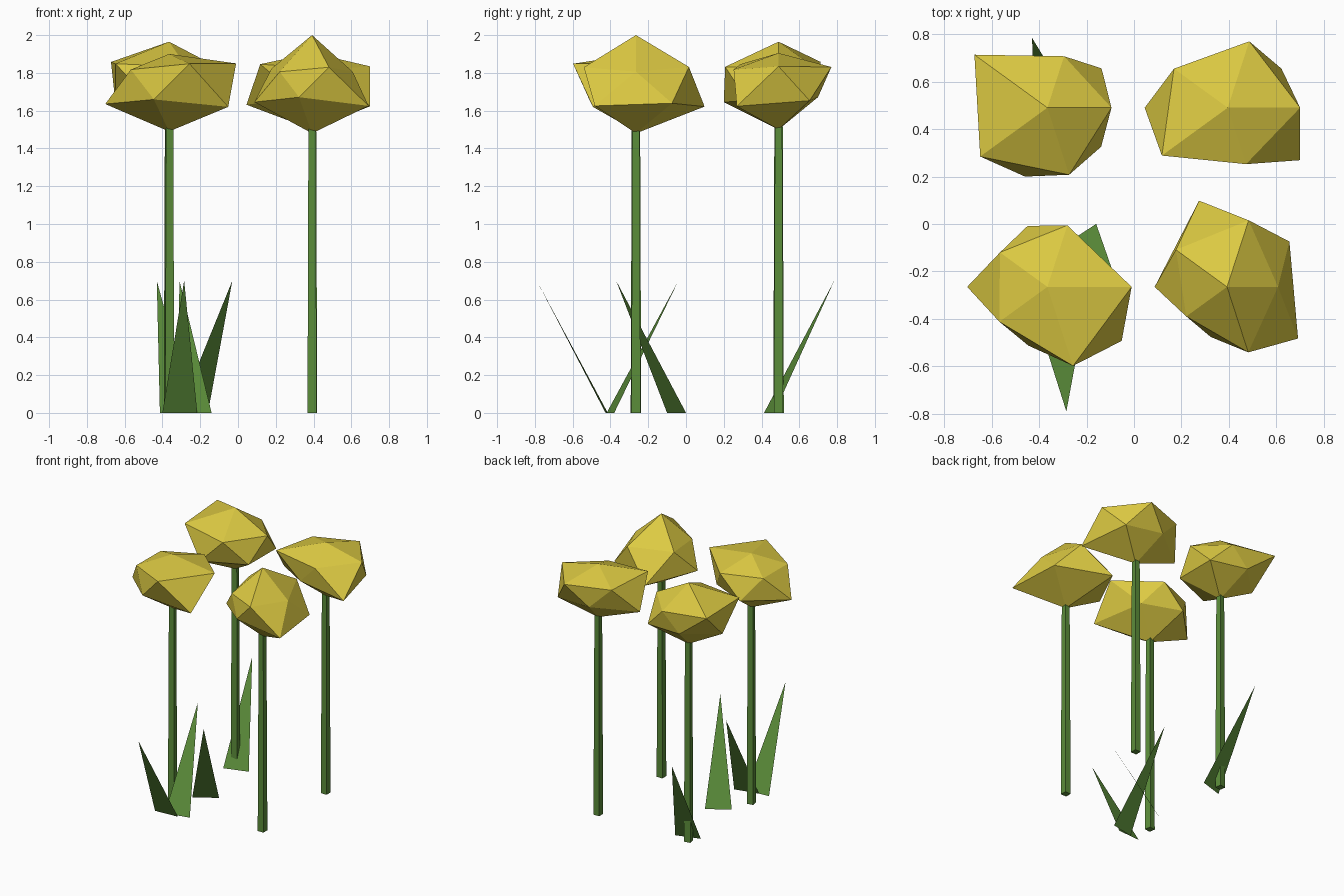
import bpy, bmesh, math
from mathutils import Vector

if "Cube" in bpy.data.objects:
    bpy.data.objects.remove(bpy.data.objects["Cube"])


def material(name, rgb):
    m = bpy.data.materials.new(name)
    m.diffuse_color = (*rgb, 1)
    m.use_nodes = True
    m.node_tree.nodes["Principled BSDF"].inputs["Base Color"].default_value = m.diffuse_color
    return m


YELLOW = material("petal_yellow", (0.72, 0.59, 0.055))
GREEN = material("stem_green", (0.105, 0.265, 0.042))


def make_object(name, verts, faces, mat, fix_normals=True):
    me = bpy.data.meshes.new(name)
    me.from_pydata(verts, [], faces)
    if fix_normals:
        bm = bmesh.new()
        bm.from_mesh(me)
        bmesh.ops.recalc_face_normals(bm, faces=bm.faces)
        bm.to_mesh(me)
        bm.free()
    me.materials.append(mat)
    ob = bpy.data.objects.new(name, me)
    bpy.context.collection.objects.link(ob)
    return ob


HEAD_Z = 1.74   # height of the bloom centres
FLAT = 0.31     # height of a ring vertex per unit of its radius


def bloom(name, x, y, upper, lower, top, bottom):
    """Uneven 20-sided bloom: two staggered rings of five plus two poles."""
    verts = [(x, y, bottom), (x, y, top)]
    for i in range(5):
        for radius, start, side in ((lower[i], 36, -1), (upper[i], 0, 1)):
            a = math.radians(start + 72 * i)
            verts.append((x + radius * math.cos(a), y + radius * math.sin(a),
                          HEAD_Z + side * FLAT * radius))
    faces = []
    for i in range(5):
        j = (i + 1) % 5
        lo, up, lo2, up2 = 2 + 2 * i, 3 + 2 * i, 2 + 2 * j, 3 + 2 * j
        faces += [(1, up, up2), (up, lo, up2), (lo, lo2, up2), (0, lo2, lo)]
    make_object(name, verts, faces, YELLOW)


def stem(name, x, y, turn):
    """Thin four-sided stem, slightly tapered."""
    verts = []
    for z, r in ((0, 0.034), (1.54, 0.027)):
        for k in range(4):
            a = math.radians(45 + turn + 90 * k)
            verts.append((x + r * math.cos(a), y + r * math.sin(a), z))
    faces = [(3, 2, 1, 0), (4, 5, 6, 7)]
    faces += [(k, (k + 1) % 4, (k + 1) % 4 + 4, k + 4) for k in range(4)]
    make_object(name, verts, faces, GREEN)


def leaf(name, base, tip):
    """Single leaning triangular blade."""
    b, t = Vector((*base, 0)), Vector((*tip, 0.7))
    out = Vector((t.x - b.x, t.y - b.y, 0)).normalized()
    side = Vector((-out.y, out.x, 0)) * 0.0925
    make_object(name, [b - side, b + side, t], [(0, 2, 1)], GREEN, False)


# Flowers: position, stem turn, upper radii, lower radii, top and bottom height
flowers = {
    "back_left": (-0.365, 0.49, 10, (.27, .228, .38, .35, .297),
                  (.282, .22, .285, .305, .28), 1.965, 1.50),
    "back_right": (0.395, 0.49, 0, (.305, .294, .28, .343, .25),
                   (.28, .22, .35, .22, .376), 1.905, 1.50),
    "front_left": (-0.365, -0.265, 10, (.355, .273, .247, .25, .35),
                   (.24, .27, .338, .26, .387), 1.90, 1.49),
    "front_right": (0.392, -0.265, 0, (.215, .295, .266, .212, .29),
                    (.325, .382, .305, .222, .37), 2.0, 1.48),
}
for place, (x, y, turn, upper, lower, top, bottom) in flowers.items():
    bloom("bloom_" + place, x, y, upper, lower, top, bottom)
    stem("stem_" + place, x, y, turn)

# Leaves: middle of the base and the tip
leaf("leaf_back", (-0.325, 0.44), (-0.43, 0.785))
leaf("leaf_front", (-0.308, -0.42), (-0.285, -0.79))
leaf("leaf_middle", (-0.23, -0.40), (-0.31, -0.04))
leaf("leaf_right", (-0.237, -0.05), (-0.03, -0.37))
